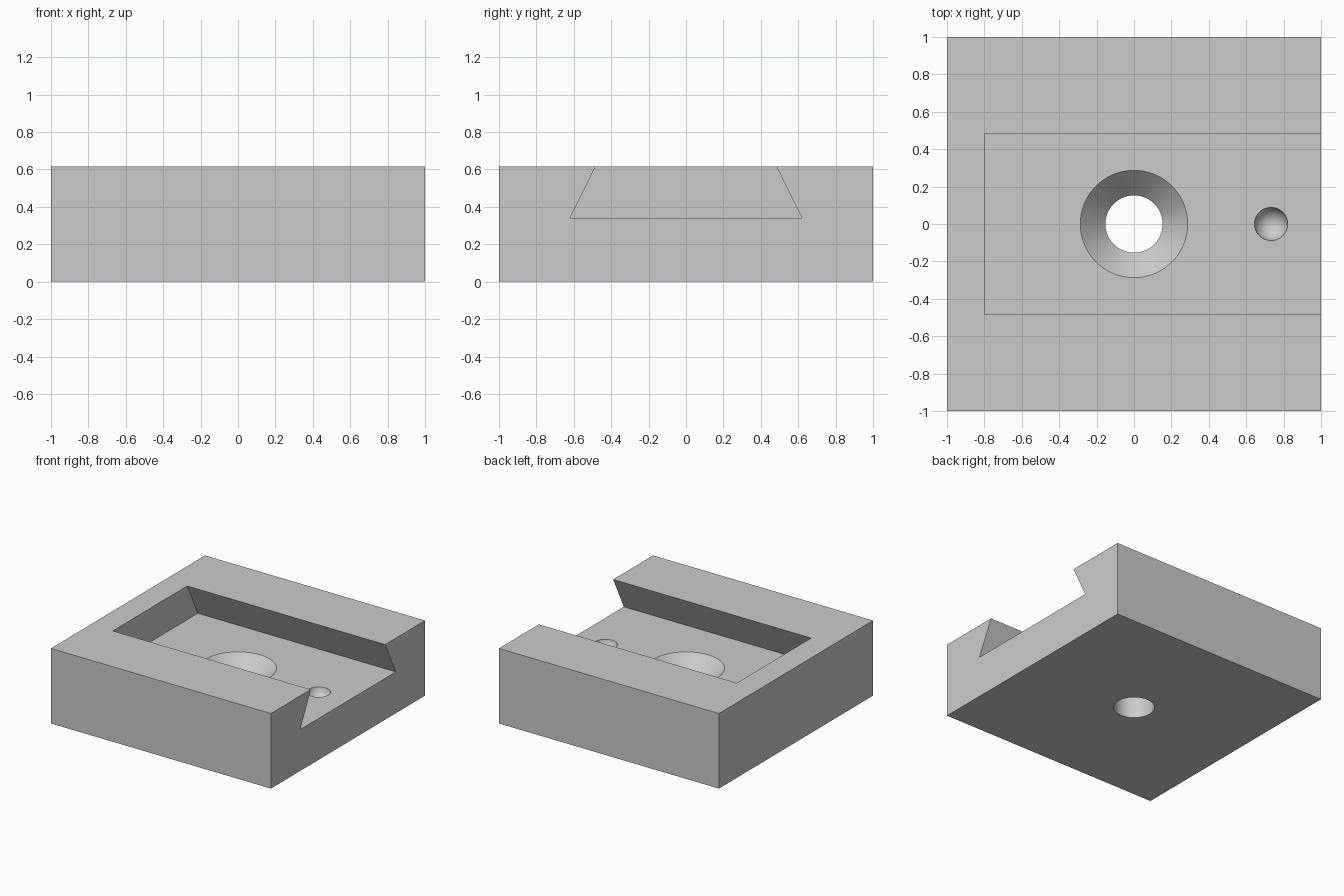
import bpy, bmesh, math
from mathutils import Vector

cube = bpy.data.objects.get("Cube")
if cube:
    bpy.data.objects.remove(cube, do_unlink=True)

HEIGHT, FLOOR = 0.617, 0.34

grey = bpy.data.materials.new("plain grey")
grey.use_nodes = True
COLOUR = (0.6, 0.6, 0.6, 1)
grey.diffuse_color = COLOUR
grey.node_tree.nodes["Principled BSDF"].inputs["Base Color"].default_value = COLOUR


def add_object(name, bm):
    bmesh.ops.recalc_face_normals(bm, faces=bm.faces)
    mesh = bpy.data.meshes.new(name)
    bm.to_mesh(mesh)
    bm.free()
    mesh.materials.append(grey)
    obj = bpy.data.objects.new(name, mesh)
    bpy.context.collection.objects.link(obj)
    return obj


def loft(name, rings):
    """Solid through a stack of closed rings of points."""
    bm = bmesh.new()
    loops = [[bm.verts.new(p) for p in ring] for ring in rings]
    for a, b in zip(loops, loops[1:]):
        for i in range(len(a)):
            j = (i + 1) % len(a)
            bm.faces.new((a[i], a[j], b[j], b[i]))
    bm.faces.new(loops[0])
    bm.faces.new(loops[-1])
    return add_object(name, bm)


def rectangle(x0, x1, half_y, z):
    return [(x0, -half_y, z), (x1, -half_y, z), (x1, half_y, z), (x0, half_y, z)]


def circle(radius, z, sides=96):
    steps = [2 * math.pi * i / sides for i in range(sides)]
    return [(radius * math.cos(a), radius * math.sin(a), z) for a in steps]


# Square block
block = loft("slotted_block", [rectangle(-1, 1, 1, z) for z in (0, HEIGHT)])

# Dovetail slot, open on the left side
slot = loft("slot_cutter", [rectangle(-0.8, 1.2, half, z) for half, z in
                            ((0.62, FLOOR), (0.483, HEIGHT), (0.483, 0.8))])

# Countersunk through hole
hole = loft("hole_cutter", [circle(r, z) for r, z in
                            ((0.153, -0.1), (0.153, 0.205), (0.287, FLOOR), (0.287, 0.45))])

# Round dimple near the open end of the slot
rim, depth = 0.089, 0.077
radius = (rim ** 2 + depth ** 2) / (2 * depth)
bm = bmesh.new()
bmesh.ops.create_uvsphere(bm, u_segments=48, v_segments=32, radius=radius)
bmesh.ops.translate(bm, verts=bm.verts, vec=Vector((0.733, 0, FLOOR - depth + radius)))
dimple = add_object("dimple_cutter", bm)

# Cut the block and discard the cutters
bpy.context.view_layer.objects.active = block
for cutter in (slot, hole, dimple):
    cutter.hide_render = True
    mod = block.modifiers.new(cutter.name, "BOOLEAN")
    mod.operation = "DIFFERENCE"
    mod.solver = "EXACT"
    mod.object = cutter
    bpy.ops.object.modifier_apply(modifier=mod.name)
    bpy.data.objects.remove(cutter, do_unlink=True)

bpy.ops.object.select_all(action="DESELECT")
block.select_set(True)
bpy.ops.object.shade_smooth_by_angle(angle=math.radians(25))
